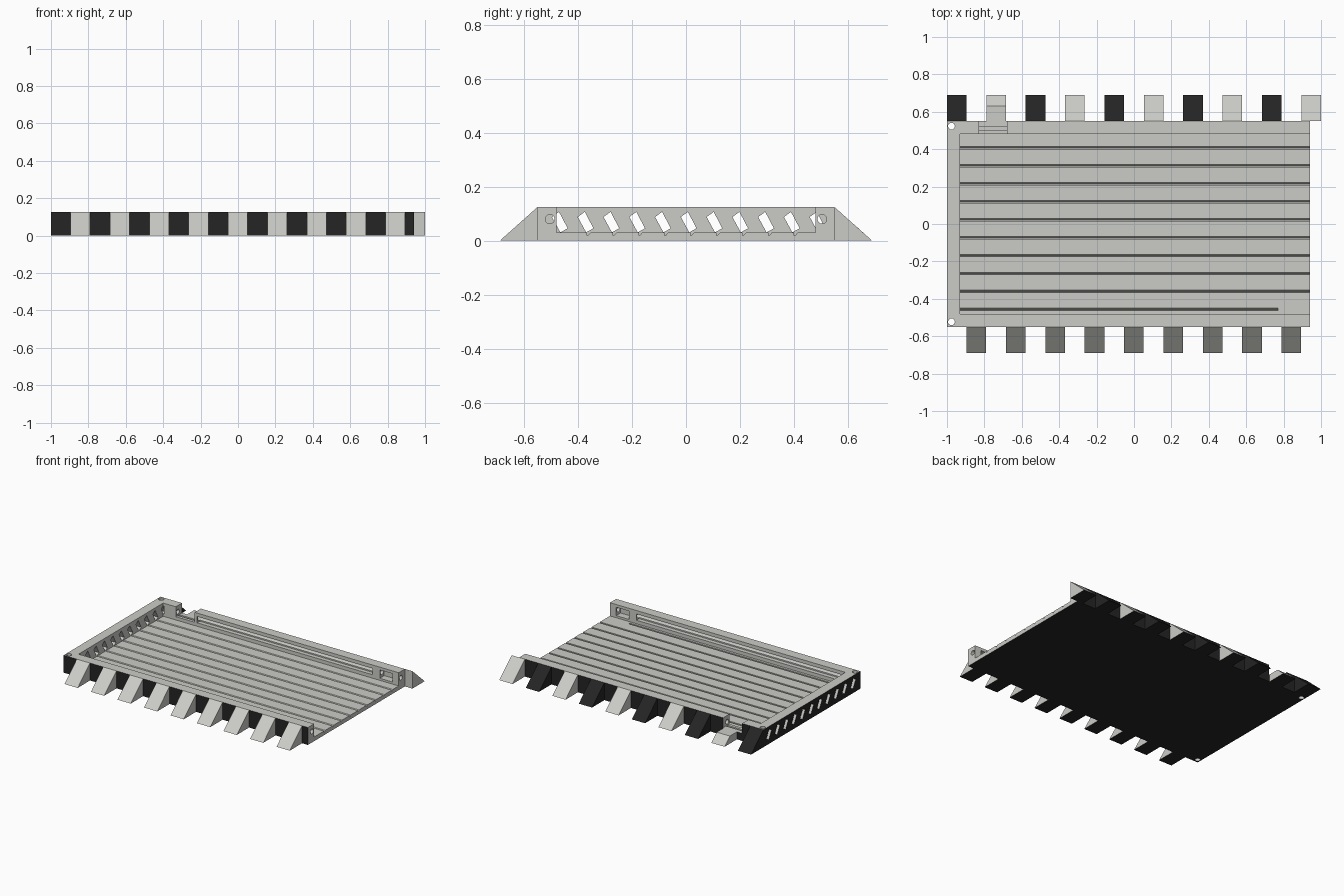
import bpy, bmesh, math
from mathutils import Matrix

if "Cube" in bpy.data.objects:
    bpy.data.objects.remove(bpy.data.objects["Cube"])


def material(name, rgb):
    m = bpy.data.materials.new(name)
    m.diffuse_color = (*rgb, 1)
    m.use_nodes = True
    m.node_tree.nodes["Principled BSDF"].inputs["Base Color"].default_value = m.diffuse_color
    return m


LIGHT = material("light_grey", (0.60, 0.60, 0.57))
BLACK = material("black", (0.018, 0.018, 0.018))

XL, XR, YW, H = -1.0, 0.94, 0.55, 0.125   # tray extents and wall height
XI, YI, FLOOR = -0.93, 0.48, 0.03         # inner faces and floor level


def prism(bm, profile, x0, x1):
    """Extrude a (y, z) profile along x."""
    a = [bm.verts.new((x0, y, z)) for y, z in profile]
    b = [bm.verts.new((x1, y, z)) for y, z in profile]
    bm.faces.new(a)
    bm.faces.new(b[::-1])
    n = len(a)
    for i in range(n):
        j = (i + 1) % n
        bm.faces.new((a[j], a[i], b[i], b[j]))


def box(bm, x0, x1, y0, y1, z0, z1):
    prism(bm, [(y0, z0), (y1, z0), (y1, z1), (y0, z1)], x0, x1)


def rod(bm, centre, radius, length, axis):
    rot = Matrix.Rotation(math.pi / 2, 4, 'Y') if axis == 'x' else Matrix()
    bmesh.ops.create_cone(bm, cap_ends=True, segments=24, radius1=radius, radius2=radius,
                          depth=length, matrix=Matrix.Translation(centre) @ rot)


def finish(name, bm):
    bmesh.ops.recalc_face_normals(bm, faces=bm.faces)
    me = bpy.data.meshes.new(name)
    bm.to_mesh(me)
    bm.free()
    me.materials.append(LIGHT)
    me.materials.append(BLACK)
    ob = bpy.data.objects.new(name, me)
    bpy.context.collection.objects.link(ob)
    return ob


def cut(target, bm):
    cutter = finish("cutter", bm)
    mod = target.modifiers.new("cut", 'BOOLEAN')
    mod.operation, mod.solver, mod.object = 'DIFFERENCE', 'EXACT', cutter
    bpy.context.view_layer.objects.active = target
    bpy.ops.object.modifier_apply(modifier=mod.name)
    bpy.data.objects.remove(cutter)


# Tray: solid block hollowed out, open on the right
bm = bmesh.new()
box(bm, XL, XR, -YW, YW, 0, H)
tray = finish("tray", bm)

bm = bmesh.new()
box(bm, XI, 1.1, -YI, YI, FLOOR, 0.3)
cut(tray, bm)

# Floor grooves, sloped on their back side
bm = bmesh.new()
for i in range(10):
    y = -0.455 + i * 0.096
    end = 0.77 if i == 0 else 1.1
    prism(bm, [(y - 0.008, 0.04), (y - 0.008, 0.02), (y - 0.004, 0.02), (y + 0.014, 0.04)], XI, end)
cut(tray, bm)

# Slanted vent slots through the left wall
bm = bmesh.new()
for k in range(-5, 6):
    y = 0.009 + k * 0.0955
    prism(bm, [(y - 0.028, 0.088), (y - 0.002, 0.107), (y + 0.030, 0.046), (y + 0.003, 0.031)],
          -1.05, -0.925)
cut(tray, bm)

# Notch in the back wall above the chute, with a small groove
bm = bmesh.new()
box(bm, -0.83, -0.68, 0.4, 0.6, 0.054, 0.3)
cut(tray, bm)
bm = bmesh.new()
box(bm, -0.83, -0.68, 0.502, 0.518, 0.04, 0.1)
cut(tray, bm)

# Channels and windows in the inner faces of the long walls
bm = bmesh.new()
for s, x0 in ((-1, -0.90), (1, -0.66)):
    for a, b, z0, z1, depth in ((x0, 0.73, 0.055, 0.1, 0.03), (0.79, 0.89, 0.045, 0.105, 0.05)):
        y0, y1 = sorted((s * 0.47, s * (YI + depth)))
        box(bm, a, b, y0, y1, z0, z1)
cut(tray, bm)

# Lengthwise bores and vertical corner holes
bm = bmesh.new()
for s in (-1, 1):
    rod(bm, (0.03, s * 0.504, 0.08), 0.017, 1.94, 'x')
    rod(bm, (-0.976, s * 0.523, 0.06), 0.018, 0.4, 'z')
cut(tray, bm)

# Outer faces of the tray and its underside are black
for p in tray.data.polygons:
    c, n = p.center, p.normal
    outer = (c.z < 0.001 or (c.x < XL + 0.001) or abs(c.y) > YW - 0.001)
    p.material_index = 1 if outer and max(abs(v) for v in n) > 0.99 else 0


def fin(name, x0, profile, side, dark):
    """Sloped fin on the front (-1) or back (+1) wall."""
    bm = bmesh.new()
    prism(bm, [(side * y, z) for y, z in profile], x0, x0 + 0.105)
    ob = finish(name, bm)
    for p in ob.data.polygons:
        p.material_index = 1 if dark or p.normal.z < -0.9 else 0


RAMP = [(YW, 0), (0.69, 0), (YW, H)]
CHUTE = [(YW, 0), (0.69, 0), (0.63, 0.054), (YW, 0.054)]
STEP = 0.2105

# Front fins
for i in range(9):
    fin(f"front_fin_{i}", -0.895 + i * STEP, RAMP, -1, False)

# Back fins, alternating colours, the second one cut down to a chute
for i in range(10):
    fin("chute" if i == 1 else f"back_fin_{i}", -1 + i * STEP,
        CHUTE if i == 1 else RAMP, 1, i % 2 == 0)

# Smooth the round holes, keep edges sharp
bpy.ops.object.select_all(action='DESELECT')
tray.select_set(True)
bpy.context.view_layer.objects.active = tray
bpy.ops.object.shade_smooth_by_angle(angle=math.radians(25))
